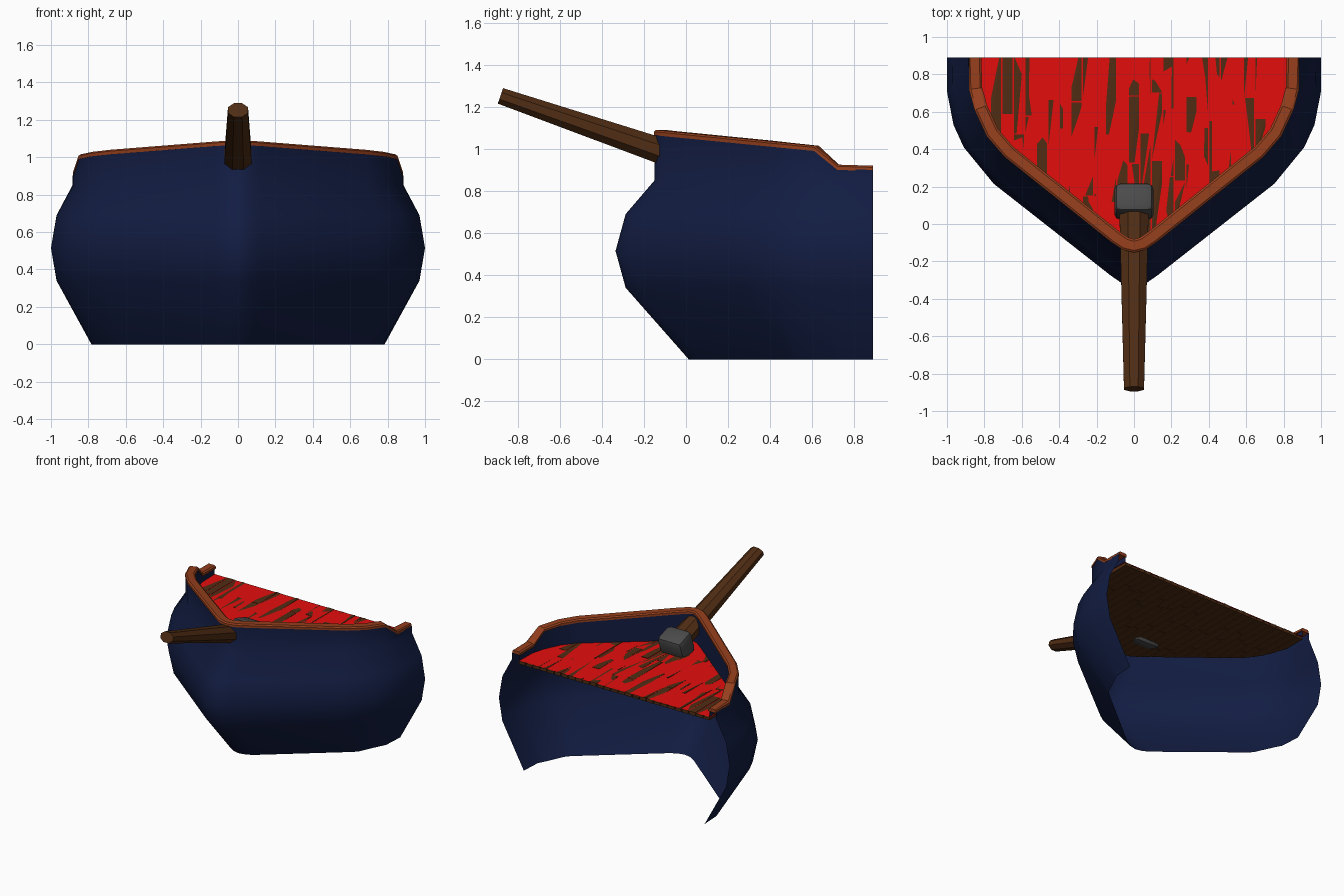
import bpy, bmesh, math, random
from mathutils import Vector, Matrix

if "Cube" in bpy.data.objects:
    bpy.data.objects.remove(bpy.data.objects["Cube"])

random.seed(4)
BACK = 0.89


def material(name, rgb):
    m = bpy.data.materials.new(name)
    m.diffuse_color = (*rgb, 1)
    m.use_nodes = True
    m.node_tree.nodes["Principled BSDF"].inputs["Base Color"].default_value = m.diffuse_color
    return m


NAVY = material("navy", (0.006, 0.012, 0.055))
RUST = material("rust_wood", (0.30, 0.05, 0.012))
BROWN = material("dark_wood", (0.08, 0.026, 0.007))
RED = material("red", (0.78, 0.004, 0.004))
IRON = material("iron", (0.07, 0.07, 0.07))


def make(name, bm, mat, smooth=None):
    bmesh.ops.recalc_face_normals(bm, faces=bm.faces)
    me = bpy.data.meshes.new(name)
    bm.to_mesh(me)
    bm.free()
    me.materials.append(mat)
    ob = bpy.data.objects.new(name, me)
    bpy.context.collection.objects.link(ob)
    if smooth:
        bpy.context.view_layer.objects.active = ob
        ob.select_set(True)
        bpy.ops.object.shade_smooth_by_angle(angle=math.radians(smooth))
        ob.select_set(False)
    return ob


def loft(name, rows, mat, smooth=None, closed=False):
    """Skin rows of points; closed joins the last row to the first and caps the ends."""
    bm = bmesh.new()
    vs = [[bm.verts.new(p) for p in r] for r in rows]
    pairs = list(zip(vs, vs[1:])) + ([(vs[-1], vs[0])] if closed else [])
    for a, b in pairs:
        for i in range(len(a) - 1):
            bm.faces.new((a[i], a[i + 1], b[i + 1], b[i]))
    if closed:
        for i in (0, -1):
            bm.faces.new([r[i] for r in vs])
    return make(name, bm, mat, smooth)


def mirrored(half):
    return [Vector((-x, y)) for x, y in reversed(half[1:])] + [Vector(p) for p in half]


# Plan outlines, centre to stern: bulwark line and widest belly line
rim = mirrored([(0, -.15), (.06, -.135), (.12, -.095), (.69, .36), (.785, .47),
                (.85, .61), (.88, .72), (.885, BACK)])
belly = mirrored([(0, -.335), (.06, -.32), (.125, -.275), (.75, .215), (.91, .41),
                  (.965, .53), (1, .71), (1, BACK)])


def rail_z(y):
    if y < .61:
        return 1.09 - .0987 * (y + .15)
    return 1.015 - .09 * (y - .61) / .11 if y < .72 else .925 - .03 * (y - .72)


def inset(d):
    """Rim outline moved inward by d, keeping the stern cut straight."""
    out = []
    for i, p in enumerate(rim):
        t = (rim[min(i + 1, len(rim) - 1)] - rim[max(i - 1, 0)]).normalized()
        q = p + Vector((-t.y, t.x)) * d
        if i in (0, len(rim) - 1):
            q = Vector((p.x - math.copysign(d, p.x), BACK))
        out.append(q)
    return out


def level(t, z):
    return [(*a.lerp(b, t), z) for a, b in zip(rim, belly)]


# Hull shell, open at the bottom and stern
rows = [level(t, z) for t, z in ((-.88, 0), (.74, .34), (1, .515), (.74, .69), (0, .85))]
rows.append([(*p, rail_z(p.y) - .02) for p in rim])
loft("hull", rows, NAVY, 40)

# Inner face of the bulwark
inner = inset(.06)
loft("bulwark_lining", [[(*p, .835) for p in inner],
                        [(*p, rail_z(r.y) - .015) for p, r in zip(inner, rim)]], NAVY, 40)

# Bevelled cap rail swept around the rim
section = [(-.003, -.025), (-.003, -.008), (.008, 0), (.058, 0), (.069, -.008), (.069, -.025)]
loft("cap_rail", [[(*p, rail_z(r.y) + dz) for p, r in zip(inset(d), rim)]
                  for d, dz in section], RUST, 25, closed=True)

# Red deck surface
edge = inset(.05)
bm = bmesh.new()
bm.faces.new([bm.verts.new((*p, .85)) for p in edge])
make("deck_surface", bm, RED)

# Uneven planks that poke through the deck surface in places
half_edge = edge[len(edge) // 2:]


def deck_front(x):
    x = abs(x)
    for a, b in zip(half_edge, half_edge[1:]):
        if a.x <= x <= b.x:
            return a.y + (b.y - a.y) * (x - a.x) / max(b.x - a.x, 1e-6)
    return BACK - .1


bm = bmesh.new()
W, GAP, N = .0615, .007, 27
for i in range(N):
    x0 = (i - N / 2) * W + GAP / 2
    x1 = x0 + W - GAP
    start = [deck_front(x0), deck_front(x1)]
    cut = -.3 + random.uniform(0, .3)
    while start[0] < BACK - .01:
        cut += .36
        if cut < max(start) + .05:
            continue
        end = BACK if cut > BACK - .06 else cut
        plan = [(x0, start[0]), (x1, start[1]), (x1, end), (x0, end)]
        top = [bm.verts.new((x, y, .85 + random.uniform(-.009, .0045))) for x, y in plan]
        low = [bm.verts.new((x, y, .825)) for x, y in plan]
        bm.faces.new((top[0], top[1], top[2]))
        bm.faces.new((top[0], top[2], top[3]))
        bm.faces.new(low[::-1])
        for k in range(4):
            j = (k + 1) % 4
            bm.faces.new((low[k], low[j], top[j], top[k]))
        start = [end + GAP] * 2
make("deck_planks", bm, BROWN)

# Tapered eight-sided bowsprit
tip, heel = Vector((0, -.882, 1.252)), Vector((0, .08, .922))
axis = (heel - tip).normalized()
up = Vector((1, 0, 0)).cross(axis)
rings = []
for k in range(8):
    a = math.radians(22.5 + 45 * k)
    rings.append([c + Vector((1, 0, 0)) * (math.cos(a) * w) + up * (math.sin(a) * h)
                  for c, w, h in ((tip, .058, .042), (heel, .085, .073))])
loft("bowsprit", rings, BROWN, 30, closed=True)

# Bevelled iron block holding the bowsprit heel
bm = bmesh.new()
tilt = math.atan2(axis.z, axis.y)
bmesh.ops.create_cube(bm, size=1, matrix=Matrix.Translation((0, .12, .908))
                      @ Matrix.Rotation(tilt, 4, 'X') @ Matrix.Diagonal((.21, .165, .185, 1)))
bmesh.ops.bevel(bm, geom=bm.edges[:], offset=.035, segments=2, profile=.5, affect='EDGES')
make("heel_block", bm, IRON, 30)
